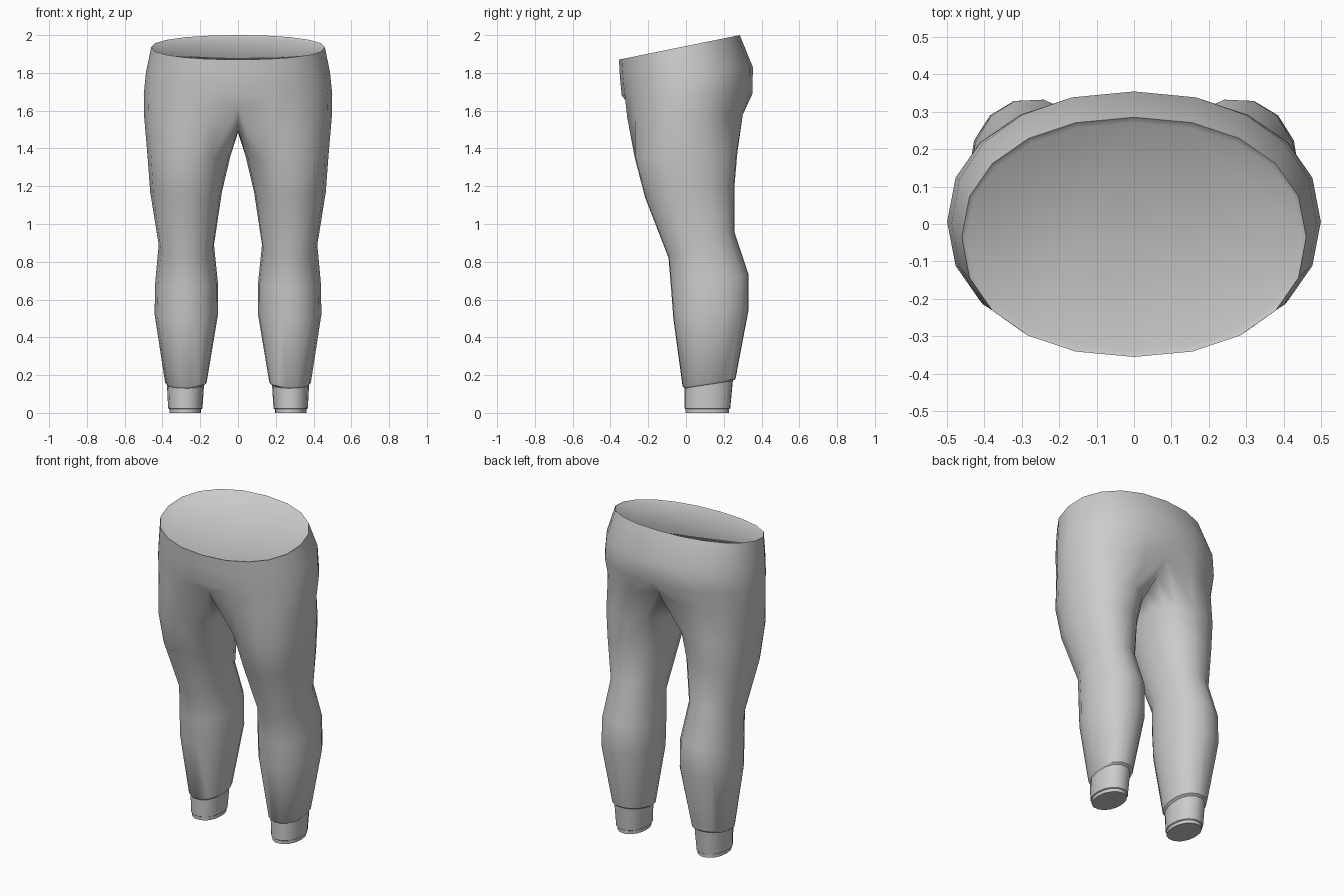
import bpy, bmesh
from math import sin, cos, radians, copysign

if "Cube" in bpy.data.objects:
    bpy.data.objects.remove(bpy.data.objects["Cube"])

OUT = 10          # segments from front centre to back centre, round the outside
INNER = 5         # extra points on the inner side of the leg
bm = bmesh.new()


def soft(v, p):
    return copysign(abs(v) ** p, v)


def leg_ring(x0, x1, y0, y1, z_front, z_back):
    """Full oval ring, starting at the front inner corner."""
    angles = [-125 + 25 * i for i in range(OUT + 1)]
    angles += [125 + 110 * (i + 1) / (INNER + 1) for i in range(INNER)]
    ring = []
    for a in angles:
        c, s = soft(cos(radians(a)), 0.94), soft(sin(radians(a)), 0.94)
        ring.append(bm.verts.new(((x0 + x1) / 2 + (x1 - x0) / 2 * c,
                                  (y0 + y1) / 2 + (y1 - y0) / 2 * s,
                                  z_front + (z_back - z_front) * (s + 1) / 2)))
    return ring


def body_ring(rx, y0, y1, z_front, z_back):
    """Half oval ring from front centre to back centre."""
    ring = []
    for i in range(OUT + 1):
        a = radians(-90 + 180 * i / OUT)
        c, s = soft(cos(a), 0.92), soft(sin(a), 0.92)
        x = 0 if i in (0, OUT) else rx * c
        ring.append(bm.verts.new((x, (y0 + y1) / 2 + (y1 - y0) / 2 * s,
                                  z_front + (z_back - z_front) * (s + 1) / 2)))
    return ring


def bridge(a, b, closed):
    n = len(a)
    for i in range(n if closed else n - 1):
        j = (i + 1) % n
        bm.faces.new((a[i], a[j], b[j], b[i]))


# leg: inner x, outer x, front y, back y, front z, back z
leg = [leg_ring(*r) for r in (
    (0.195, 0.362, -0.005, 0.230, 0.00, 0.00),
    (0.195, 0.362, -0.005, 0.230, 0.02, 0.02),
    (0.188, 0.370, -0.010, 0.236, 0.024, 0.024),
    (0.180, 0.376, -0.010, 0.250, 0.130, 0.170),   # cuff top
    (0.166, 0.386, -0.020, 0.264, 0.140, 0.180),   # hem
    (0.105, 0.442, -0.070, 0.335, 0.50, 0.55),
    (0.107, 0.438, -0.082, 0.335, 0.66, 0.73),
    (0.127, 0.420, -0.095, 0.258, 0.82, 0.96),
    (0.085, 0.465, -0.220, 0.260, 1.14, 1.20),
    (0.040, 0.479, -0.275, 0.275, 1.35, 1.37))]
bm.faces.new(leg[0][::-1])

# hip ring joins the leg to the body and carries the crotch seam
hip = body_ring(0.497, -0.325, 0.315, 1.56, 1.58)
hip[0].co = (0, -0.295, 1.62)
hip[OUT].co = (0, 0.285, 1.62)
seam = [bm.verts.new((0, y, z)) for y, z in (
    (0.21, 1.54), (0.11, 1.495), (0.0, 1.485), (-0.11, 1.495), (-0.21, 1.54))]
leg.append(hip + seam)
for a, b in zip(leg, leg[1:]):
    bridge(a, b, True)

# seat and waist
body = [hip,
        body_ring(0.499, -0.340, 0.352, 1.68, 1.69),
        body_ring(0.487, -0.350, 0.354, 1.78, 1.83),
        body_ring(0.460, -0.355, 0.285, 1.87, 2.00),
        body_ring(0.448, -0.338, 0.270, 1.865, 1.985)]
for a, b in zip(body, body[1:]):
    bridge(a, b, False)
bm.faces.new(body[-1])

bmesh.ops.recalc_face_normals(bm, faces=bm.faces)
mesh = bpy.data.meshes.new("trousers")
bm.to_mesh(mesh)
bm.free()
trousers = bpy.data.objects.new("trousers", mesh)
bpy.context.collection.objects.link(trousers)

# smooth shading with crisp waist and cuff edges, mirrored to the other leg
bpy.context.view_layer.objects.active = trousers
trousers.select_set(True)
bpy.ops.object.shade_smooth_by_angle(angle=radians(40))
mirror = trousers.modifiers.new("other_side", 'MIRROR')
mirror.use_axis = (True, False, False)
mirror.merge_threshold = 0.001
